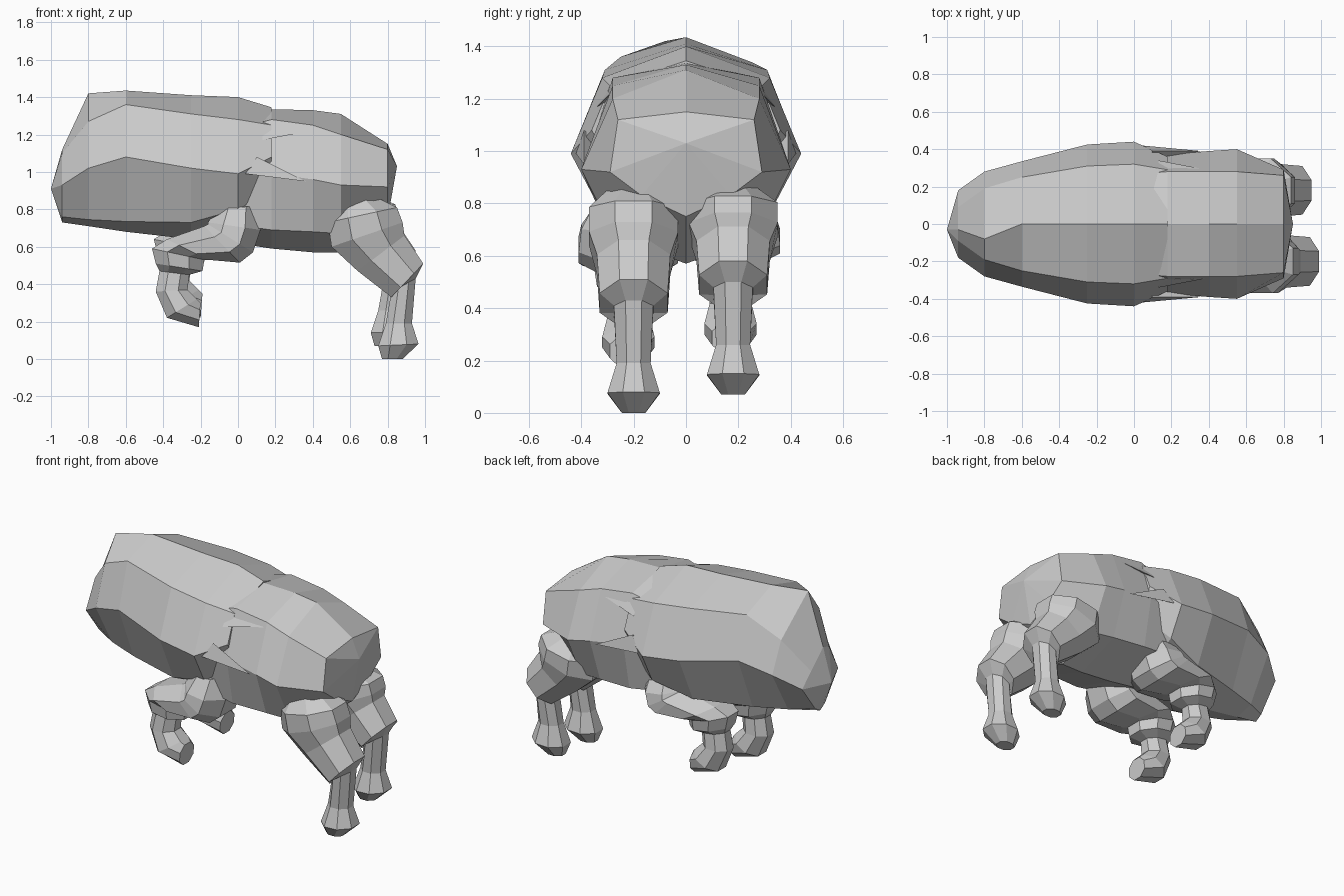
import bpy, bmesh, math
from mathutils import Vector

grey = bpy.data.materials.new("plain grey")
grey.diffuse_color = (0.6, 0.6, 0.6, 1)


def finish(bm, name):
    bmesh.ops.recalc_face_normals(bm, faces=bm.faces)
    me = bpy.data.meshes.new(name)
    bm.to_mesh(me)
    bm.free()
    me.materials.append(grey)
    ob = bpy.data.objects.new(name, me)
    bpy.context.collection.objects.link(ob)
    return ob


def loft(bm, rings, tips=(None, None)):
    """Skin a list of point rings; ends close flat or to a tip point."""
    vs = [[bm.verts.new(p) for p in r] for r in rings]
    n = len(vs[0])
    for a, b in zip(vs, vs[1:]):
        for i in range(n):
            bm.faces.new((a[i], a[(i + 1) % n], b[(i + 1) % n], b[i]))
    for ring, tip in zip((vs[0], vs[-1]), tips):
        if tip is None:
            bm.faces.new(ring)
        else:
            t = bm.verts.new(tip)
            for i in range(n):
                bm.faces.new((ring[i], ring[(i + 1) % n], t))


def body_part(name, sections, tips):
    # section: x, ridge y, top z, upper y/z, middle y/z, lower y/z, bottom z
    rings = []
    for x, yt, zt, yu, zu, ym, zm, yl, zl, zb in sections:
        half = [(yu, zu), (ym, zm), (yl, zl)]
        pts = [(yt, zt)] + half + [(0, zb)] + [(-y, z) for y, z in reversed(half)]
        # the neck is cut lower on its left side
        pts[1] = (yu, zu - 0.2 * max(0, -x - 0.5))
        rings.append([(x, y, z) for y, z in pts])
    bm = bmesh.new()
    loft(bm, rings, tips)
    return finish(bm, name)


# hindquarters
body_part("hindquarters", [
    (-0.05, 0, 1.34, 0.26, 1.22, 0.34, 1.00, 0.29, 0.72, 0.625),
    (0.18, 0, 1.335, 0.28, 1.28, 0.37, 0.99, 0.31, 0.69, 0.59),
    (0.40, 0, 1.33, 0.28, 1.25, 0.39, 0.96, 0.29, 0.68, 0.57),
    (0.55, 0, 1.31, 0.28, 1.20, 0.40, 0.93, 0.27, 0.67, 0.57),
    (0.80, 0, 1.15, 0.26, 1.12, 0.29, 0.92, 0.17, 0.83, 0.75),
], (None, (0.85, 0, 1.03)))

# shaggy forequarters
body_part("shaggy_forequarters", [
    (0.18, 0, 1.345, 0.29, 1.25, 0.36, 1.08, 0.28, 0.92, 0.72),
    (0.00, 0, 1.40, 0.32, 1.28, 0.44, 0.99, 0.34, 0.80, 0.62),
    (-0.25, 0, 1.41, 0.31, 1.31, 0.425, 1.02, 0.29, 0.73, 0.64),
    (-0.60, 0, 1.435, 0.25, 1.36, 0.335, 1.08, 0.19, 0.735, 0.68),
    (-0.80, -0.08, 1.42, 0.19, 1.27, 0.28, 1.02, 0.12, 0.745, 0.71),
    (-0.94, -0.03, 1.12, 0.09, 1.10, 0.18, 0.93, 0.05, 0.76, 0.73),
], (None, (-1.0, -0.03, 0.91)))

# pointed fur tufts behind the shoulders
bm = bmesh.new()
for s in (-1, 1):
    for base, tip in (
        ([(0.13, .30, 1.23), (0.13, .34, 1.17), (0.13, .27, 1.19)], (0.39, .29, 1.22)),
        ([(0.10, .39, 1.08), (0.04, .42, 0.99), (0.06, .33, 1.04)], (0.36, .39, 0.95)),
    ):
        loft(bm, [[(x, s * y, z) for x, y, z in base]],
             ((tip[0], s * tip[1], tip[2]),))
finish(bm, "fur_tufts")


def leg(name, sections, y, dx=0, dz=0):
    # each section: two outline points in the side plane and a half width
    rings = []
    k8 = 1 / math.cos(math.pi / 8)
    for k, (ax, az, bx, bz, w) in enumerate(sections):
        a, b = Vector((ax, 0, az)), Vector((bx, 0, bz))
        bend = min(1, k / 4)  # the offset grows from hip to knee
        mid, half = (a + b) / 2 + Vector((dx * bend, y, dz * bend)), (b - a) / 2
        rings.append([mid + half * math.cos(t) * k8 + Vector((0, w * math.sin(t) * k8, 0))
                      for t in (math.tau * (i + 0.5) / 8 for i in range(8))])
    bm = bmesh.new()
    loft(bm, rings)
    return finish(bm, name)


hind = [
    (0.53, 0.84, 0.73, 0.87, 0.09),
    (0.48, 0.73, 0.85, 0.81, 0.17),
    (0.50, 0.60, 0.88, 0.73, 0.17),
    (0.64, 0.47, 0.89, 0.66, 0.14),
    (0.82, 0.33, 0.99, 0.51, 0.13),
    (0.82, 0.36, 0.95, 0.43, 0.075),
    (0.79, 0.19, 0.93, 0.19, 0.065),
    (0.75, 0.07, 0.965, 0.08, 0.10),
    (0.77, 0.00, 0.88, 0.00, 0.045),
]
fore = [
    (-0.12, 0.80, 0.11, 0.82, 0.12),
    (-0.16, 0.73, 0.12, 0.69, 0.18),
    (-0.16, 0.72, 0.08, 0.57, 0.19),
    (-0.18, 0.71, 0.01, 0.515, 0.19),
    (-0.38, 0.64, -0.16, 0.53, 0.175),
    (-0.46, 0.59, -0.18, 0.53, 0.13),
    (-0.44, 0.51, -0.19, 0.47, 0.12),
    (-0.42, 0.47, -0.26, 0.45, 0.07),
    (-0.44, 0.36, -0.27, 0.37, 0.08),
    (-0.38, 0.22, -0.22, 0.32, 0.10),
    (-0.21, 0.17, -0.20, 0.30, 0.07),
]
leg("right_hind_leg", hind, -0.20)
leg("left_hind_leg", hind, 0.18, -0.04, 0.07)
leg("right_front_leg", fore, -0.22)
leg("left_front_leg", fore, 0.17, 0.01, 0.05)
